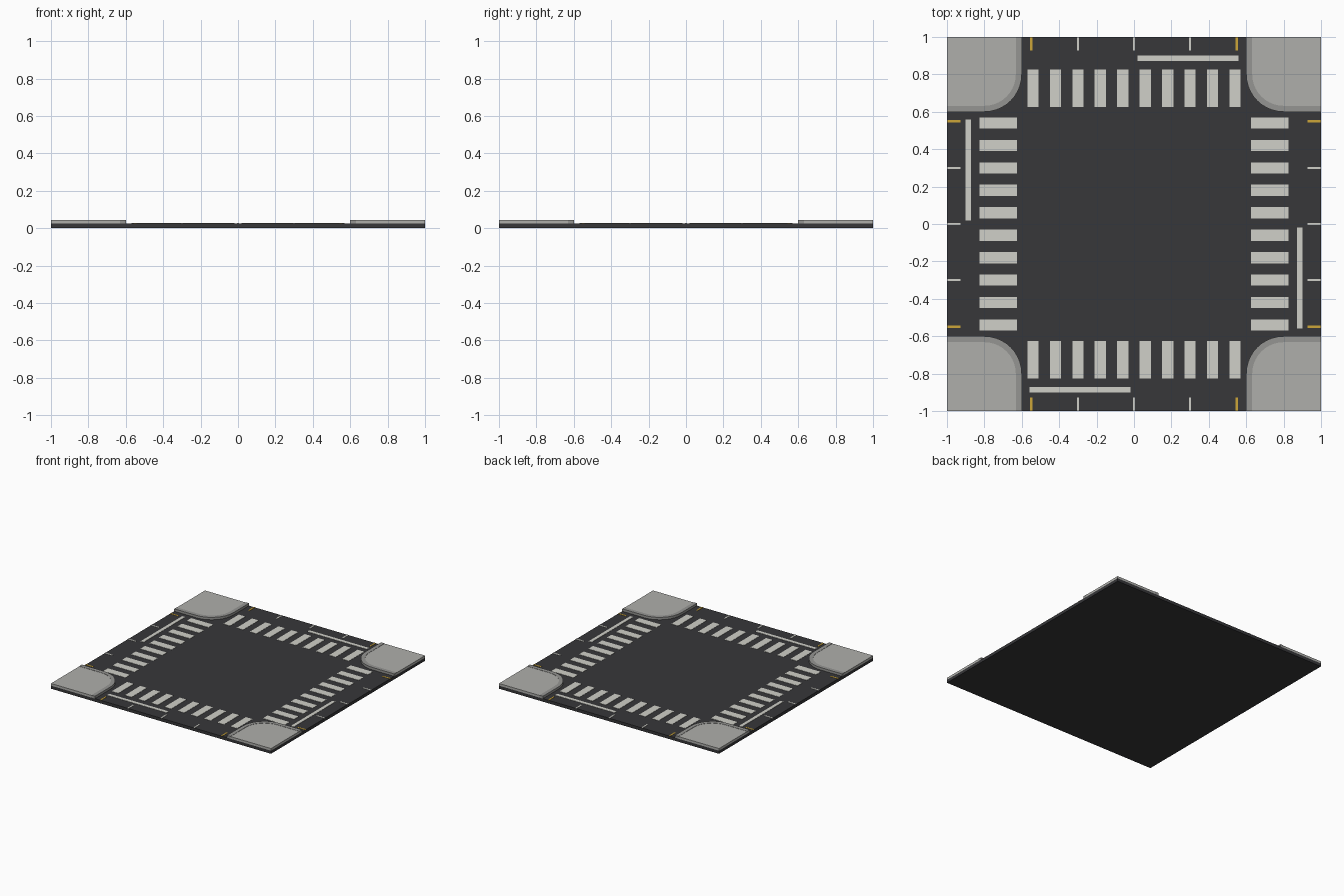
import bpy, bmesh
from math import sin, cos, pi

if "Cube" in bpy.data.objects:
    bpy.data.objects.remove(bpy.data.objects["Cube"])


def material(name, r, g, b):
    m = bpy.data.materials.new(name)
    m.diffuse_color = (r, g, b, 1)
    m.use_nodes = True
    m.node_tree.nodes["Principled BSDF"].inputs["Base Color"].default_value = m.diffuse_color
    return m


ASPHALT = material("asphalt", 0.038, 0.038, 0.041)
WHITE = material("white_paint", 0.63, 0.63, 0.58)
YELLOW = material("yellow_paint", 0.61, 0.38, 0.04)
CURB = material("curb_stone", 0.30, 0.30, 0.29)
PAVING = material("paving", 0.43, 0.43, 0.41)

ROAD_TOP = 0.025
PAINT_TOP = 0.027


def turn(p, k):
    """Rotate a 2D point by k quarter turns."""
    x, y = p
    for _ in range(k):
        x, y = -y, x
    return x, y


def prisms(name, outlines, z0, z1, mat):
    """One object holding an upright prism for every outline."""
    bm = bmesh.new()
    for pts in outlines:
        low = [bm.verts.new((x, y, z0)) for x, y in pts]
        top = [bm.verts.new((x, y, z1)) for x, y in pts]
        bm.faces.new(low[::-1])
        bm.faces.new(top)
        n = len(pts)
        for i in range(n):
            j = (i + 1) % n
            bm.faces.new((low[i], low[j], top[j], top[i]))
    me = bpy.data.meshes.new(name)
    bm.to_mesh(me)
    bm.free()
    me.materials.append(mat)
    ob = bpy.data.objects.new(name, me)
    bpy.context.collection.objects.link(ob)
    return ob


def rect(x0, x1, y0, y1):
    return [(x0, y0), (x1, y0), (x1, y1), (x0, y1)]


def arc(inner, r, steps=10):
    """Rounded inner corner of a pavement, from its left edge to its lower edge."""
    c = inner + r
    return [(c - r * cos(t), c - r * sin(t))
            for t in (i * pi / 2 / steps for i in range(steps + 1))]


# Road slab
prisms("road_base", [rect(-1, 1, -1, 1)], 0, ROAD_TOP, ASPHALT)

# Layout of the north arm and north-east corner; repeated by quarter turns
stripes = [rect(-0.57 + 0.12 * i, -0.51 + 0.12 * i, 0.625, 0.825) for i in range(10)]
stop = rect(0.02, 0.56, 0.872, 0.90)
lane = [rect(x - 0.006, x + 0.006, 0.928, 1) for x in (-0.3, 0, 0.3)]
edge = [rect(x - 0.006, x + 0.006, 0.928, 1) for x in (-0.55, 0.55)]
outer, inner = arc(0.6, 0.2), arc(0.632, 0.168)
curb = [(0.6, 1)] + outer + [(1, 0.6), (1, 0.632)] + inner[::-1] + [(0.632, 1)]
paving = [(0.632, 1)] + inner + [(1, 0.632), (1, 1)]

for k, side in enumerate(("north", "west", "south", "east")):
    def spin(outlines):
        return [[turn(p, k) for p in o] for o in outlines]

    # Painted markings
    prisms(side + "_crossing", spin(stripes), ROAD_TOP, PAINT_TOP, WHITE)
    prisms(side + "_stop_line", spin([stop]), ROAD_TOP, PAINT_TOP, WHITE)
    prisms(side + "_lane_dashes", spin(lane), ROAD_TOP, PAINT_TOP, WHITE)
    prisms(side + "_edge_lines", spin(edge), ROAD_TOP, PAINT_TOP, YELLOW)
    # Raised corner pavement with rounded curb
    prisms(side + "_corner_curb", spin([curb]), ROAD_TOP, 0.045, CURB)
    prisms(side + "_corner_paving", spin([paving]), ROAD_TOP, 0.043, PAVING)
